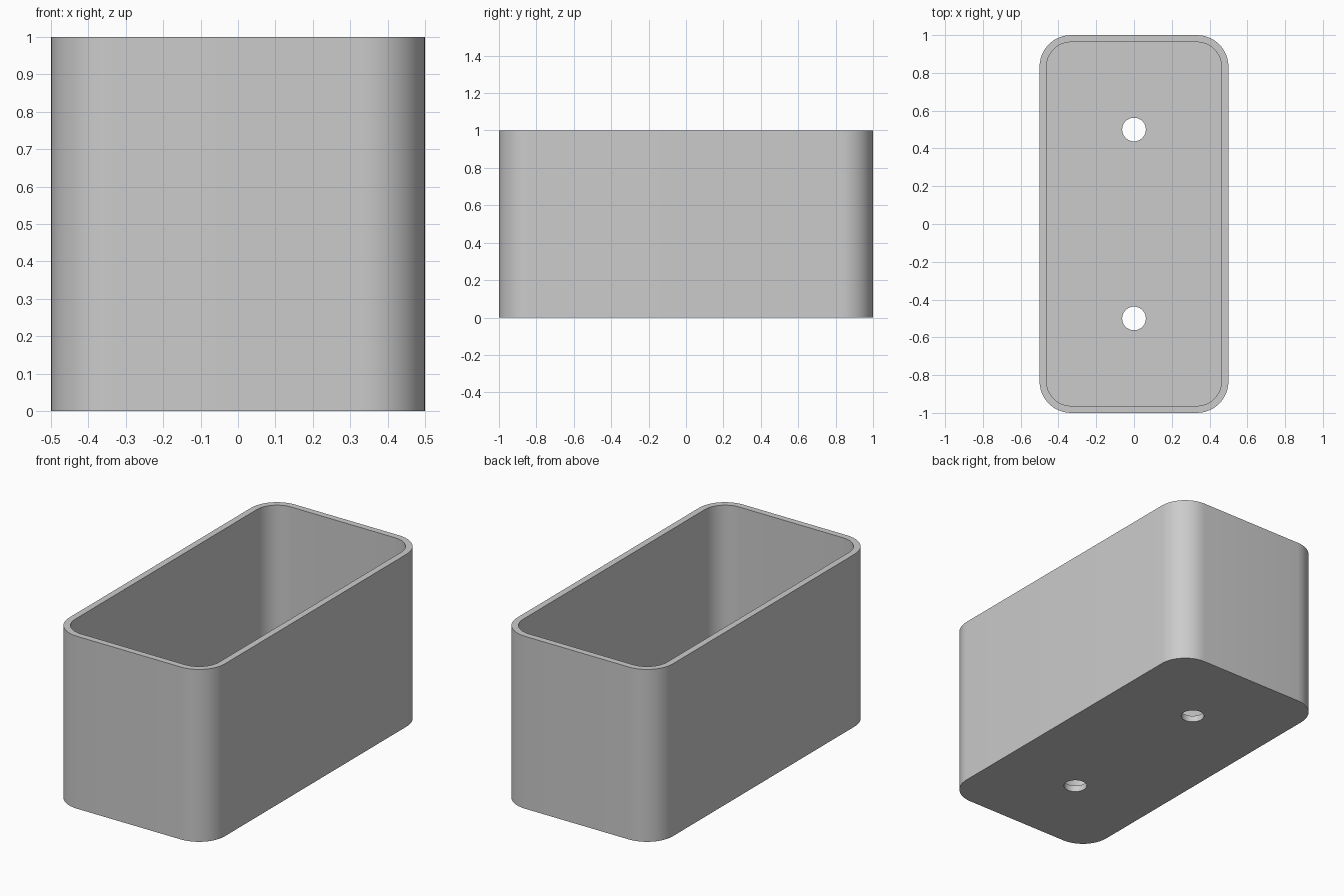
import bpy
import bmesh
from mathutils import Matrix, Vector

WIDTH, LENGTH, HEIGHT = 1.0, 2.0, 1.0
CORNER, WALL, FLOOR = 0.167, 0.037, 0.037
HOLE_RADIUS, HOLE_Y = 0.0625, 0.5

if "Cube" in bpy.data.objects:
    bpy.data.objects.remove(bpy.data.objects["Cube"], do_unlink=True)

grey = bpy.data.materials.new("plain grey")
grey.use_nodes = True
colour = (0.6, 0.6, 0.6, 1)
grey.diffuse_color = colour
grey.node_tree.nodes["Principled BSDF"].inputs["Base Color"].default_value = colour


def add_object(name, bm):
    mesh = bpy.data.meshes.new(name)
    bm.to_mesh(mesh)
    bm.free()
    mesh.materials.append(grey)
    obj = bpy.data.objects.new(name, mesh)
    bpy.context.collection.objects.link(obj)
    return obj


def rounded_block(name, width, length, bottom, top, radius):
    """Box with rounded upright edges."""
    bm = bmesh.new()
    bmesh.ops.create_cube(bm, size=1)
    bmesh.ops.scale(bm, vec=(width, length, top - bottom), verts=bm.verts)
    bmesh.ops.translate(bm, vec=(0, 0, (top + bottom) / 2), verts=bm.verts)
    upright = [e for e in bm.edges
               if abs((e.verts[0].co - e.verts[1].co).normalized().z) > 0.9]
    bmesh.ops.bevel(bm, geom=upright, offset=radius, segments=12,
                    profile=0.5, affect='EDGES')
    return add_object(name, bm)


def hole_cutter(name, y):
    bm = bmesh.new()
    bmesh.ops.create_cone(bm, cap_ends=True, segments=48, radius1=HOLE_RADIUS,
                          radius2=HOLE_RADIUS, depth=0.4,
                          matrix=Matrix.Translation(Vector((0, y, 0))))
    return add_object(name, bm)


# Open box: solid block, hollowed out and drilled through the floor
box = rounded_block("open_box", WIDTH, LENGTH, 0, HEIGHT, CORNER)
cutters = [
    rounded_block("cavity_cutter", WIDTH - 2 * WALL, LENGTH - 2 * WALL,
                  FLOOR, HEIGHT + 0.2, CORNER - WALL),
    hole_cutter("front_hole_cutter", -HOLE_Y),
    hole_cutter("back_hole_cutter", HOLE_Y),
]

bpy.ops.object.select_all(action='DESELECT')
box.select_set(True)
bpy.context.view_layer.objects.active = box
for cutter in cutters:
    cutter.hide_render = True
    cut = box.modifiers.new(cutter.name, 'BOOLEAN')
    cut.operation = 'DIFFERENCE'
    cut.solver = 'EXACT'
    cut.object = cutter
    bpy.ops.object.modifier_apply(modifier=cut.name)
    bpy.data.objects.remove(cutter, do_unlink=True)

# Smooth corners, crisp rims
bpy.ops.object.shade_smooth_by_angle(angle=0.6)
